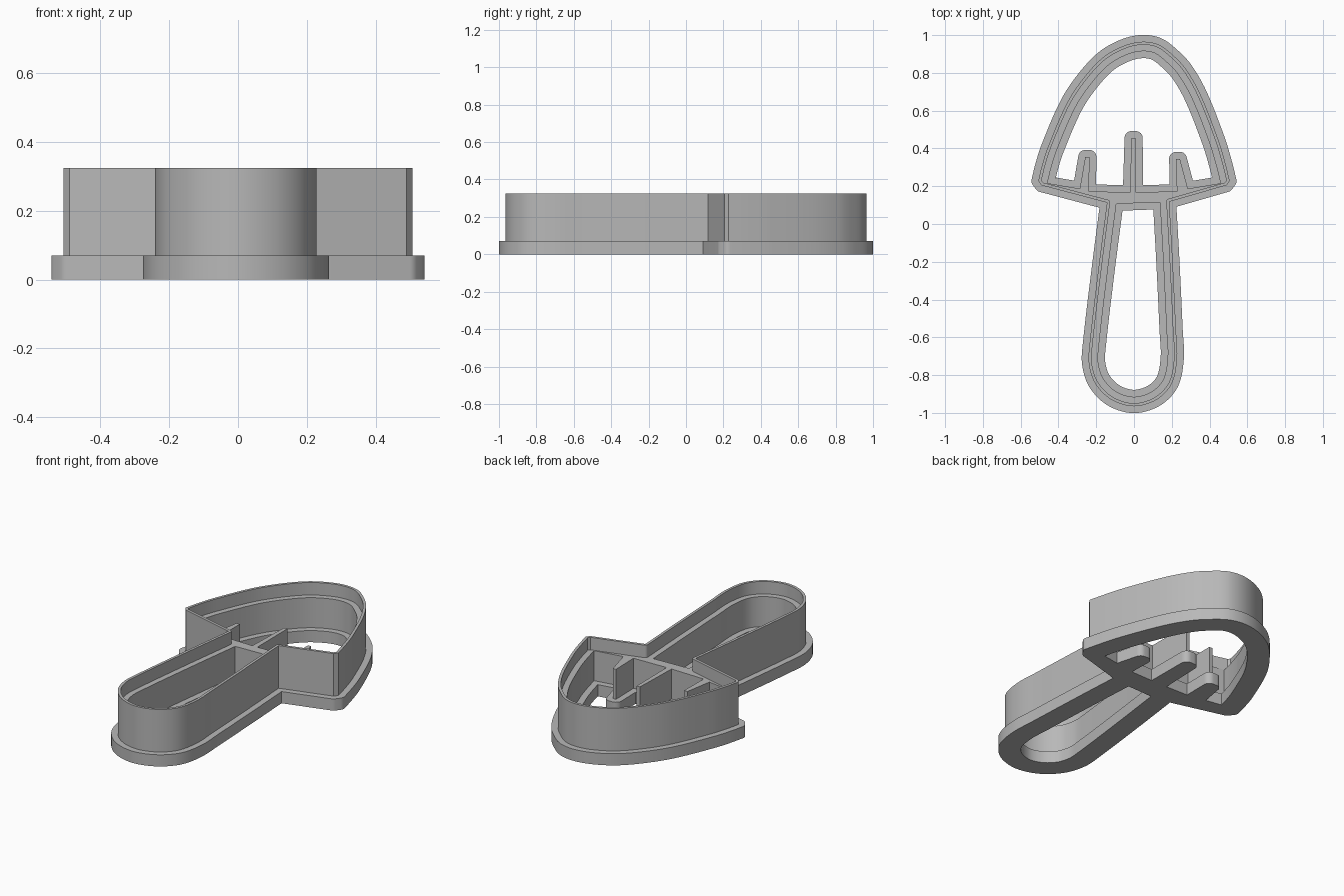
import bpy, bmesh, math
from mathutils import Vector

if "Cube" in bpy.data.objects:
    bpy.data.objects.remove(bpy.data.objects["Cube"])

FLANGE_TOP, LEDGE_TOP, RIM_TOP = 0.07, 0.25, 0.325


def smooth(points, steps=7):
    """Open spline through the points, with tangents scaled by chord length."""
    p = [Vector(q) for q in points]
    n = len(p)
    gap = [(p[i + 1] - p[i]).length for i in range(n - 1)]
    tan = []
    for i in range(n):
        a, b = max(i - 1, 0), min(i + 1, n - 1)
        tan.append((p[b] - p[a]) / sum(gap[a:b]))
    out = []
    for i in range(n - 1):
        for s in range(steps):
            t = s / steps
            h = t * t * (3 - 2 * t)
            out.append(p[i] * (1 - h) + p[i + 1] * h
                       + tan[i] * gap[i] * t * (1 - t) ** 2
                       - tan[i + 1] * gap[i] * t * t * (1 - t))
    return out + [p[-1]]


def side(a, b):
    """Unit normal on the right of a to b, outward for a counter-clockwise loop."""
    d = (b - a).normalized()
    return Vector((d.y, -d.x))


def offset(pts, dist, closed=True):
    """Shift a path sideways, with round joins where the corner opens up."""
    out = []
    n = len(pts)
    for i, b in enumerate(pts):
        n1 = side(pts[i - 1], b) if closed or i > 0 else side(b, pts[1])
        n2 = side(b, pts[(i + 1) % n]) if closed or i < n - 1 else n1
        turn = math.atan2(n1.x * n2.y - n1.y * n2.x, n1.dot(n2))
        if turn * dist > 0 and abs(turn) > 0.3:
            steps = math.ceil(abs(turn) / 0.2)
            for s in range(steps + 1):
                a = math.atan2(n1.y, n1.x) + turn * s / steps
                out.append(b + dist * Vector((math.cos(a), math.sin(a))))
        else:
            out.append(b + (n1 + n2) * dist / (1 + n1.dot(n2)))
    return out


# Outer face of the blade: cap arch, then stem
cap = smooth([(0.507, 0.228), (0.48, 0.335), (0.445, 0.45), (0.352, 0.685),
              (0.275, 0.82), (0.205, 0.895), (0.13, 0.95), (0.045, 0.965),
              (-0.05, 0.945), (-0.16, 0.885), (-0.265, 0.775), (-0.355, 0.64),
              (-0.455, 0.41), (-0.487, 0.31), (-0.507, 0.228)])
stem = smooth([(-0.143, 0.113), (-0.19, -0.25), (-0.235, -0.635),
               (-0.239, -0.74), (-0.205, -0.845), (-0.12, -0.93), (0, -0.965),
               (0.12, -0.93), (0.2, -0.845), (0.228, -0.71), (0.222, -0.56),
               (0.205, -0.2), (0.187, 0.118)])
wall_outer = cap + [Vector((-0.49, 0.205))] + stem + [Vector((0.49, 0.205))]
wall_inner = offset(wall_outer, -0.016)
flange_outer = offset(wall_outer, 0.036)

# Openings inside the thick wall; the three gills stand up from the cross rib
gills = [(-0.287, 0.187), (-0.258, 0.355), (-0.236, 0.355), (-0.238, 0.173),
         (-0.022, 0.168), (-0.013, 0.455), (0.009, 0.455), (0.011, 0.168),
         (0.227, 0.173), (0.223, 0.345), (0.243, 0.345), (0.285, 0.187)]
cap_hole = offset(cap, -0.05, False) + [Vector(g) for g in gills]
stem_hole = offset(stem, -0.05, False)
holes = [cap_hole, stem_hole]
base_holes = [offset(h, -0.037) for h in holes]

bm = bmesh.new()


def loop(pts, z):
    vs = [bm.verts.new((p.x, p.y, z)) for p in pts]
    es = [bm.edges.new((vs[i - 1], vs[i])) for i in range(len(vs))]
    return vs, es


def wall(pts, z0, z1):
    """Vertical band; returns the edges at its foot and its top."""
    (a, ea), (b, eb) = loop(pts, z0), loop(pts, z1)
    for i in range(len(a)):
        bm.faces.new((a[i - 1], a[i], b[i], b[i - 1]))
    return ea, eb


def fill(*edge_loops):
    bmesh.ops.triangle_fill(bm, use_beauty=True, normal=(0, 0, 1),
                            edges=[e for es in edge_loops for e in es])


# Vertical bands
flange_lo, flange_hi = wall(flange_outer, 0, FLANGE_TOP)
outer_lo, outer_hi = wall(wall_outer, FLANGE_TOP, RIM_TOP)
inner_lo, inner_hi = wall(wall_inner, LEDGE_TOP, RIM_TOP)
hole_bands = [wall(h, FLANGE_TOP, LEDGE_TOP) for h in holes]
base_bands = [wall(h, 0, FLANGE_TOP) for h in base_holes]

# Flat levels: underside, flange top, inner steps, ledge with ribs, rim
fill(flange_lo, *[b[0] for b in base_bands])
fill(flange_hi, outer_lo)
for hole, base in zip(hole_bands, base_bands):
    fill(hole[0], base[1])
fill(inner_lo, *[h[1] for h in hole_bands])
fill(outer_hi, inner_hi)
bmesh.ops.recalc_face_normals(bm, faces=bm.faces[:])

mesh = bpy.data.meshes.new("mushroom_cutter")
bm.to_mesh(mesh)
bm.free()
cutter = bpy.data.objects.new("mushroom_cutter", mesh)
bpy.context.collection.objects.link(cutter)

# Plain grey plastic
grey = bpy.data.materials.new("grey_plastic")
grey.use_nodes = True
colour = (0.48, 0.48, 0.48, 1)
grey.diffuse_color = colour
grey.node_tree.nodes["Principled BSDF"].inputs["Base Color"].default_value = colour
mesh.materials.append(grey)

bpy.ops.object.select_all(action="DESELECT")
cutter.select_set(True)
bpy.context.view_layer.objects.active = cutter
bpy.ops.object.shade_smooth_by_angle(angle=math.radians(30))
